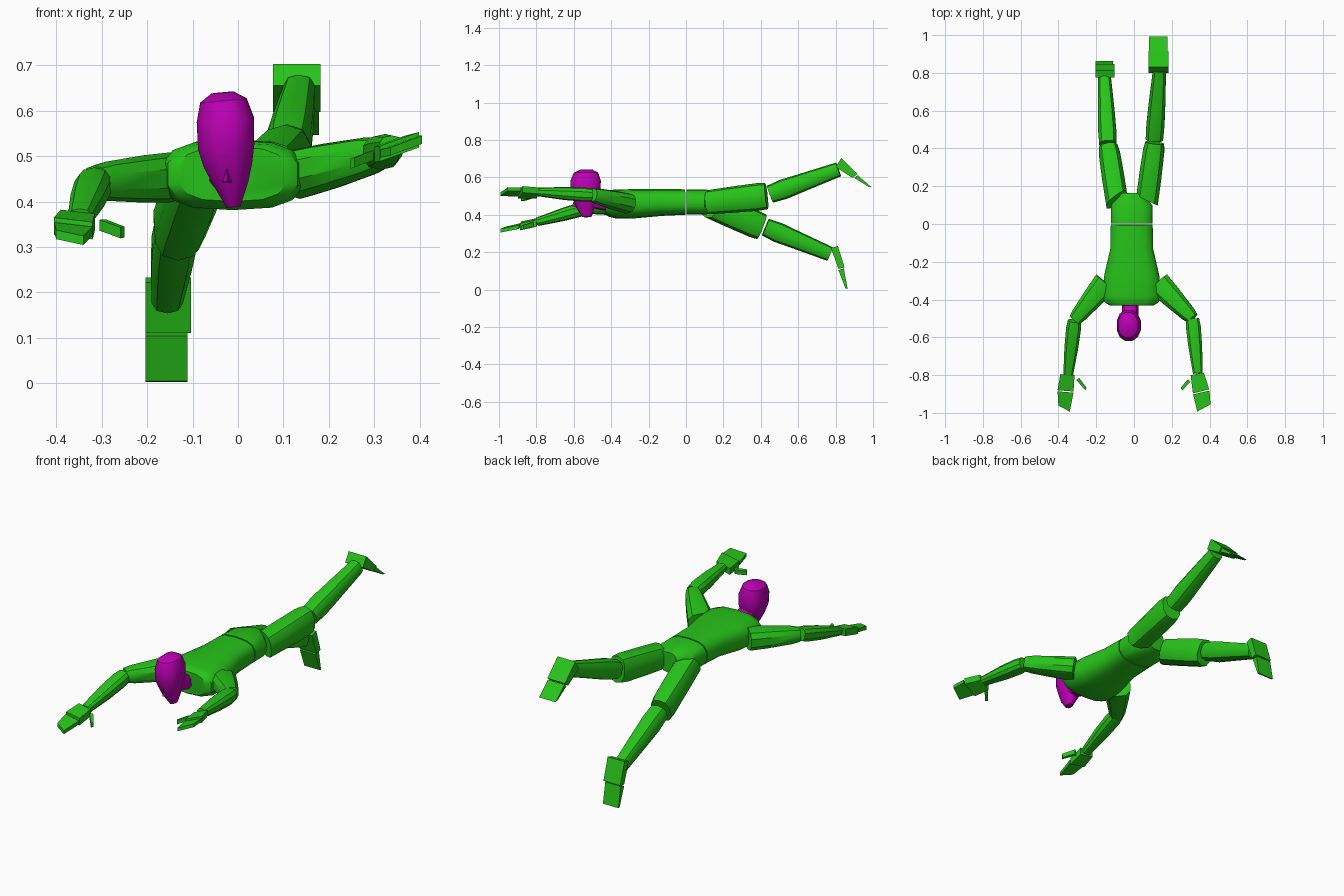
import bpy, bmesh, math
from mathutils import Vector as V

if "Cube" in bpy.data.objects:
    bpy.data.objects.remove(bpy.data.objects["Cube"])


def material(name, color):
    m = bpy.data.materials.new(name)
    m.diffuse_color = color
    m.use_nodes = True
    m.node_tree.nodes["Principled BSDF"].inputs["Base Color"].default_value = m.diffuse_color
    return m


GREEN = material("green", (0.02, 0.55, 0.01, 1))
MAGENTA = material("magenta", (0.5, 0.0, 0.45, 1))


def finish(name, bm, mat, angle=35):
    bmesh.ops.recalc_face_normals(bm, faces=bm.faces)
    me = bpy.data.meshes.new(name)
    bm.to_mesh(me)
    bm.free()
    me.materials.append(mat)
    ob = bpy.data.objects.new(name, me)
    bpy.context.collection.objects.link(ob)
    bpy.ops.object.select_all(action='DESELECT')
    ob.select_set(True)
    bpy.context.view_layer.objects.active = ob
    bpy.ops.object.shade_smooth_by_angle(angle=math.radians(angle))
    return ob


def loft(name, rings, up, mat=GREEN, n=10, power=2.5, skew=0):
    """Closed tube through rings (centre, half width, half height); skew slants the first cap."""
    axis = (V(rings[-1][0]) - V(rings[0][0])).normalized()
    u = axis.cross(V(up)).normalized()
    v = u.cross(axis)
    bm = bmesh.new()
    loops = []
    for i, (c, ru, rv) in enumerate(rings):
        loop = []
        for k in range(n):
            a = 2 * math.pi * (k + 0.5) / n
            cu, su = math.cos(a), math.sin(a)
            pu = math.copysign(abs(cu) ** (2 / power), cu) * ru
            pv = math.copysign(abs(su) ** (2 / power), su) * rv
            p = V(c) + u * pu + v * pv
            if i == 0:
                p += axis * skew * pu
            loop.append(bm.verts.new(p))
        loops.append(loop)
    for a, b in zip(loops, loops[1:]):
        for k in range(n):
            bm.faces.new((a[k], a[(k + 1) % n], b[(k + 1) % n], b[k]))
    bm.faces.new(loops[0])
    bm.faces.new(loops[-1])
    return finish(name, bm, mat)


def slab(name, pts, offset):
    """Flat outline extruded along an offset."""
    bm = bmesh.new()
    a = [bm.verts.new(V(p)) for p in pts]
    b = [bm.verts.new(V(p) + V(offset)) for p in pts]
    n = len(pts)
    bm.faces.new(a)
    bm.faces.new(b)
    for k in range(n):
        bm.faces.new((a[k], a[(k + 1) % n], b[(k + 1) % n], b[k]))
    return finish(name, bm, GREEN, 20)


Z = (0, 0, 1)
CX = -0.012

# Torso and pelvis
loft("torso", [((CX, y, z), rx, rz) for y, z, rx, rz in (
    (-0.003, .468, .113, .068), (-.13, .466, .115, .072), (-.27, .459, .148, .078),
    (-.38, .458, .157, .077), (-.415, .46, .145, .07), (-.43, .46, .12, .06))], Z, n=14, power=2.8)
loft("pelvis", [((CX, y, .468), rx, rz) for y, rx, rz in (
    (.003, .113, .068), (.10, .112, .068), (.165, .05, .055))], Z, n=14, power=2.8)

# Head, neck and nose
loft("head", [((x, y, z), rx, ry) for z, x, y, rx, ry in (
    (.388, -.01, -.53, .016, .025), (.44, -.016, -.537, .04, .052),
    (.48, -.022, -.537, .055, .066), (.52, -.026, -.537, .064, .082),
    (.58, -.028, -.537, .065, .084), (.622, -.032, -.535, .053, .068),
    (.64, -.034, -.533, .025, .035))], (0, 1, 0), MAGENTA, n=12, power=2.3)
loft("neck", [((-.02, -.42, .46), .045, .04), ((-.02, -.52, .49), .045, .05)], Z, MAGENTA)
bm = bmesh.new()
nose = [bm.verts.new(p) for p in ((-.025, -.595, .485), (-.038, -.58, .443),
                                  (-.010, -.58, .440), (-.023, -.61, .445))]
for f in ((0, 1, 3), (0, 3, 2), (1, 2, 3), (0, 2, 1)):
    bm.faces.new([nose[i] for i in f])
finish("nose", bm, MAGENTA, 20)


def limb(name, a, b, sizes, skew=0):
    """Limb segment from a to b with (t, half width, half height) rings."""
    loft(name, [(V(a).lerp(V(b), t), w, h) for t, w, h in sizes], Z, skew=skew)


# Arms: shoulder, elbow, wrist
ARM = [(0, .068, .055), (.35, .060, .052), (.85, .044, .043), (1, .035, .036)]
FOREARM = [(0, .036, .034), (.15, .041, .038), (.5, .038, .035), (1, .027, .023)]
THIGH = [(0, .062, .065), (.4, .062, .07), (.85, .059, .074), (1, .052, .07)]
CALF = [(0, .048, .048), (.2, .050, .054), (.5, .046, .048), (1, .036, .039)]
for side, sh, el, wr in (
        ("right", (-.15, -.31, .453), (-.315, -.51, .443), (-.348, -.795, .362)),
        ("left", (.13, -.315, .46), (.31, -.50, .505), (.338, -.79, .522))):
    limb(side + "_upper_arm", sh, el, ARM)
    limb(side + "_forearm", V(el).lerp(V(wr), .01), wr, FOREARM)

# Legs: hip, knee, ankle
limb("right_thigh", (-.092, .13, .445), (-.135, .405, .335), THIGH, .55)
limb("right_calf", (-.138, .425, .333), (-.156, .77, .190), CALF)
limb("left_thigh", (.07, .13, .468), (.11, .43, .50), THIGH, -.35)
limb("left_calf", (.108, .45, .51), (.135, .815, .642), CALF)

# Feet: side outlines extruded across
for name, x, w, outline in (
        ("right_foot", -.203, .10, ((.775, .222), (.812, .233), (.848, .118), (.815, .111))),
        ("right_toes", -.203, .092, ((.815, .104), (.844, .113), (.864, .003), (.853, .005))),
        ("left_foot", .077, .105, ((.80, .655), (.83, .703), (.917, .618), (.89, .597))),
        ("left_toes", .080, .098, ((.90, .597), (.917, .612), (.993, .546), (.975, .55)))):
    slab(name, [(x, y, z) for y, z in outline], (w, 0, 0))


def hand(side, height, parts, t=.026):
    """Plan outlines laid on a tilted plane given by height(x, y)."""
    for name, outline, thick in parts:
        slab(f"{side}_{name}", [(x, y, height(x, y) - thick / 2) for x, y in outline],
             (0, 0, thick))


# Hands: palm, fingers, thumb
hand("right", lambda x, y: .36 + (y + .79) * .22 + (x + .35) * -.1, (
    ("palm", ((-.39, -.795), (-.315, -.80), (-.32, -.887), (-.405, -.88)), .038),
    ("fingers", ((-.405, -.886), (-.32, -.893), (-.34, -.993), (-.40, -.962)), .02),
    ("thumb", ((-.305, -.825), (-.29, -.815), (-.25, -.868), (-.258, -.88)), .024)))
hand("left", lambda x, y: .525 + (y + .79) * .03 + (x - .36) * .35, (
    ("palm", ((.30, -.80), (.37, -.787), (.398, -.875), (.312, -.897)), .034),
    ("fingers", ((.313, -.902), (.40, -.882), (.405, -.955), (.335, -.993)), .018),
    ("thumb", ((.298, -.835), (.285, -.822), (.247, -.868), (.256, -.882)), .022)))
